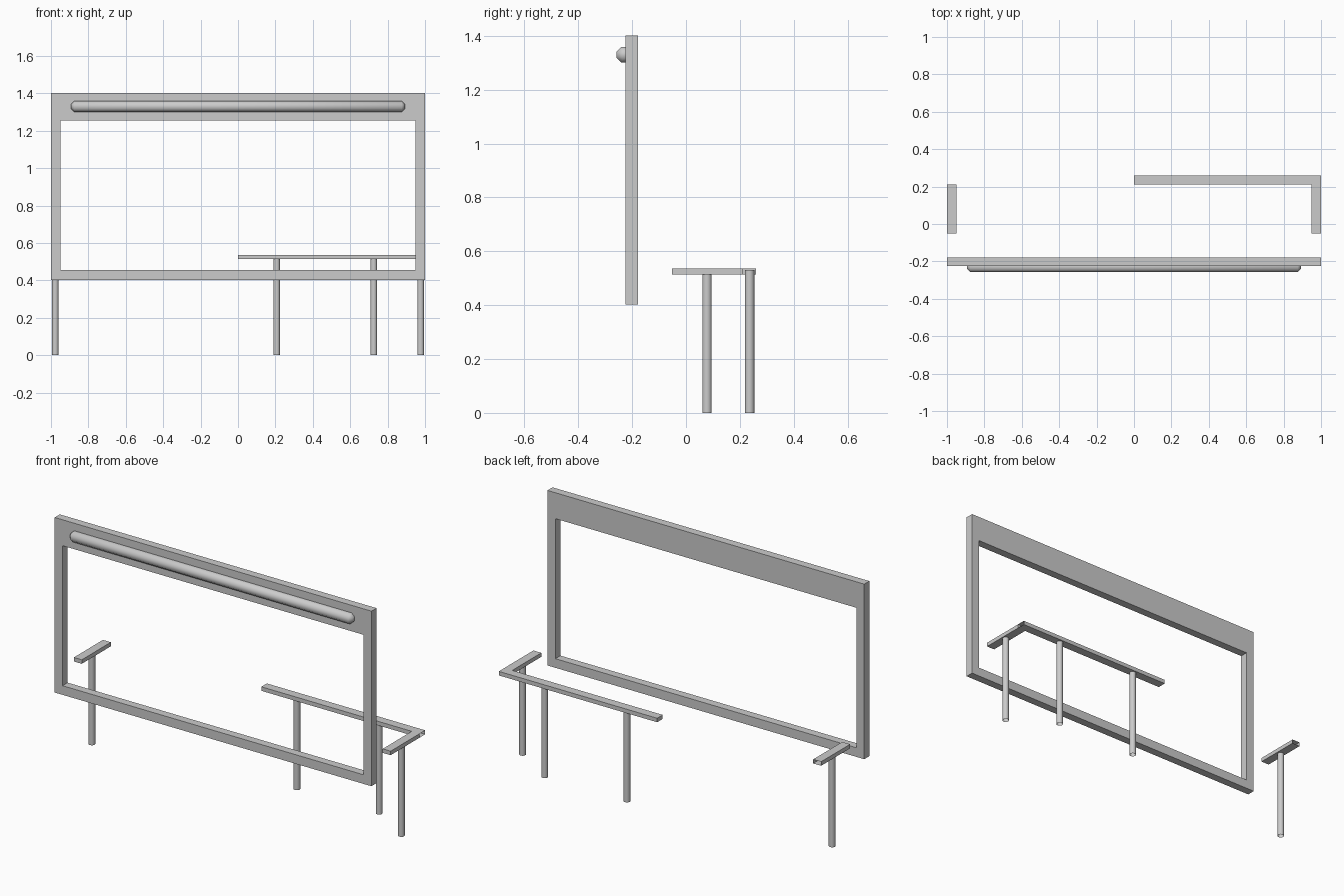
import bpy, bmesh, math
from mathutils import Matrix, Vector

if "Cube" in bpy.data.objects:
    bpy.data.objects.remove(bpy.data.objects["Cube"])


def finish(bm, name, smooth=None):
    mesh = bpy.data.meshes.new(name)
    bm.to_mesh(mesh)
    bm.free()
    obj = bpy.data.objects.new(name, mesh)
    bpy.context.collection.objects.link(obj)
    if smooth:
        bpy.ops.object.select_all(action='DESELECT')
        obj.select_set(True)
        bpy.context.view_layer.objects.active = obj
        bpy.ops.object.shade_smooth_by_angle(angle=math.radians(smooth))
    return obj


def bar(name, lo, hi, open_side):
    """Box between two corners, with the end facing open_side left open."""
    lo, hi = Vector(lo), Vector(hi)
    bm = bmesh.new()
    m = Matrix.Translation((lo + hi) / 2) @ Matrix.Diagonal((*(hi - lo), 1))
    bmesh.ops.create_cube(bm, size=1, matrix=m)
    bm.normal_update()
    ends = [f for f in bm.faces if f.normal.dot(Vector(open_side)) > 0.9]
    bmesh.ops.delete(bm, geom=ends, context='FACES_ONLY')
    return finish(bm, name)


def post(name, x, y, top=0.53, r=0.0175):
    """Hollow round leg, open at the foot."""
    bm = bmesh.new()
    bmesh.ops.create_cone(bm, cap_ends=False, segments=32, radius1=r, radius2=r,
                          depth=top, matrix=Matrix.Translation((x, y, top / 2)))
    return finish(bm, name, 40)


# Large panel frame with a deeper header
def rect(bm, x, z0, z1, y):
    return [bm.verts.new((sx * x, y, z)) for sx, z in
            ((-1, z0), (1, z0), (1, z1), (-1, z1))]


bm = bmesh.new()
rings = [rect(bm, 1.0, 0.403, 1.402, -0.225), rect(bm, 1.0, 0.403, 1.402, -0.179),
         rect(bm, 0.95, 0.455, 1.254, -0.179), rect(bm, 0.95, 0.455, 1.254, -0.225)]
for a, b in zip(rings, rings[1:] + rings[:1]):
    for i in range(4):
        j = (i + 1) % 4
        bm.faces.new((a[i], a[j], b[j], b[i]))
bmesh.ops.recalc_face_normals(bm, faces=bm.faces)
finish(bm, "panel_frame")

# Lamp tube along the header: octagonal section with chamfered ends
bm = bmesh.new()
rad = 0.0315
m = (Matrix.Translation((0, -0.2285, 1.33)) @ Matrix.Rotation(math.pi / 2, 4, 'Y')
     @ Matrix.Rotation(math.pi / 8, 4, 'Z'))
bmesh.ops.create_cone(bm, cap_ends=True, segments=8, radius1=rad, radius2=rad,
                      depth=1.785, matrix=m)
rims = [e for e in bm.edges if abs(e.verts[0].co.x - e.verts[1].co.x) < 0.01]
bmesh.ops.bevel(bm, geom=rims, offset=0.017, segments=1, affect='EDGES')
finish(bm, "lamp_tube", 60)

# Bench rails
Z0, Z1 = 0.514, 0.537
bar("back_rail", (0, 0.21, Z0), (1, 0.26, Z1), (1, 0, 0))
bar("right_arm", (0.95, -0.052, Z0), (1, 0.21, Z1), (0, 1, 0))
bar("left_arm", (-1, -0.052, Z0), (-0.95, 0.21, Z1), (0, 1, 0))

# Legs
for name, x, y in (("back_leg_inner", 0.207, 0.236), ("back_leg_outer", 0.726, 0.236),
                   ("right_arm_leg", 0.977, 0.078), ("left_arm_leg", -0.977, 0.078)):
    post(name, x, y)
